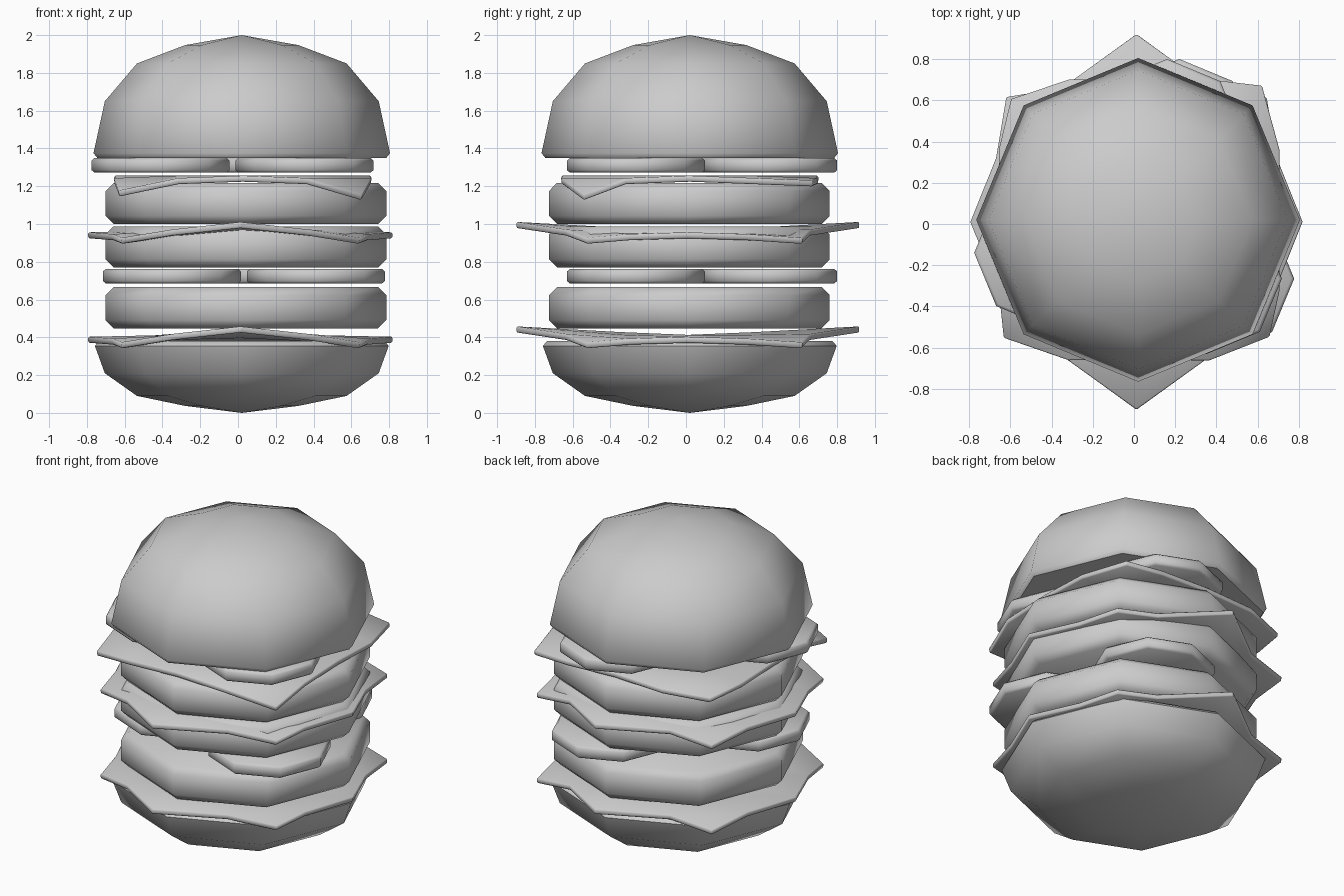
import bpy, bmesh, math

if "Cube" in bpy.data.objects:
    bpy.data.objects.remove(bpy.data.objects["Cube"])


def finish(name, bm, angle=50):
    bmesh.ops.recalc_face_normals(bm, faces=bm.faces)
    me = bpy.data.meshes.new(name)
    bm.to_mesh(me)
    bm.free()
    ob = bpy.data.objects.new(name, me)
    bpy.context.collection.objects.link(ob)
    bpy.ops.object.select_all(action='DESELECT')
    bpy.context.view_layer.objects.active = ob
    ob.select_set(True)
    bpy.ops.object.shade_smooth_by_angle(angle=math.radians(angle))
    return ob


def turned(name, profile, cx, cy, n=8):
    """Revolve a (radius, z) profile into an n-sided solid."""
    bm = bmesh.new()
    rings = []
    for r, z in profile:
        if r == 0:
            rings.append([bm.verts.new((cx, cy, z))] * n)
        else:
            rings.append([bm.verts.new((cx + r * math.cos(math.tau * k / n),
                                        cy + r * math.sin(math.tau * k / n), z))
                          for k in range(n)])
    for a, b in zip(rings, rings[1:]):
        for k in range(n):
            m = (k + 1) % n
            bm.faces.new(list(dict.fromkeys((a[k], a[m], b[m], b[k]))))
    for (r, _), ring in ((profile[0], rings[0]), (profile[-1], rings[-1])):
        if r > 0:
            bm.faces.new(ring)
    return finish(name, bm)


def sheet(name, place, thickness=0.032):
    """Thin 5x5-point sheet; place(i, j) gives each point for i, j in -2..2."""
    bm = bmesh.new()
    v = {(i, j): bm.verts.new(place(i, j)) for i in range(-2, 3) for j in range(-2, 3)}
    for i in range(-2, 2):
        for j in range(-2, 2):
            bm.faces.new((v[i, j], v[i + 1, j], v[i + 1, j + 1], v[i, j + 1]))
    ob = finish(name, bm, 30)
    mod = ob.modifiers.new("thickness", 'SOLIDIFY')
    mod.thickness = thickness
    mod.offset = 0
    bev = ob.modifiers.new("soft_edge", 'BEVEL')
    bev.width = 0.006
    bev.limit_method = 'ANGLE'
    bev.angle_limit = math.radians(60)
    return ob


# Buns
turned("bottom_bun", [(0, 0), (0.30, 0.037), (0.555, 0.09), (0.725, 0.21),
                      (0.778, 0.355), (0.755, 0.38)], 0.02, 0.02)
turned("top_bun", [(0.765, 1.35), (0.785, 1.375), (0.725, 1.65), (0.555, 1.85),
                   (0.30, 1.947), (0, 2.0)], 0.02, 0.02)

# Patties
for k, z in enumerate((0.448, 0.77, 1.0)):
    turned(f"patty_{k + 1}", [(0.70, z), (0.743, z + 0.043), (0.743, z + 0.175),
                              (0.70, z + 0.218)], 0.042, 0.018)

# Tomato slices, three per layer
for layer, z, dx in (("lower", 0.685, 0.06), ("upper", 1.272, 0.0)):
    for k, (x, y) in enumerate(((-0.41, -0.14), (0.352, -0.265), (0.16, 0.435))):
        turned(f"{layer}_tomato_{k + 1}",
               [(0.35, z), (0.365, z + 0.013), (0.365, z + 0.064), (0.35, z + 0.077)],
               x + dx, y)


# Lettuce leaves: eight-pointed, rising front and back, drooping at the corners
def lettuce(z0):
    def place(i, j):
        si, sj = (i > 0) - (i < 0), (j > 0) - (j < 0)
        shape = {(2, 2): (0.63, 0.57, -0.04), (2, 1): (0.68, 0.31, -0.02),
                 (2, 0): (0.805, 0, -0.01), (1, 2): (0.36, 0.65, 0.005),
                 (0, 2): (0, 0.91, 0.045), (0, 1): (0, 0.36, 0.015)}
        x, y, z = shape.get((abs(i), abs(j)), (0.34 * abs(i), 0.34 * abs(j), 0.0))
        dy = 0.045 if abs(i) == abs(j) == 2 else 0.01
        return si * x + 0.012, sj * y + dy, z0 + z
    return place


sheet("lower_lettuce", lettuce(0.397))
sheet("middle_lettuce", lettuce(0.95))


# Cheese slice with drooping corners
def cheese(i, j):
    corners = {(-2, -2): (-0.63, -0.55, 1.16), (2, -2): (0.655, -0.545, 1.14),
               (2, 2): (0.62, 0.67, 1.215), (-2, 2): (-0.595, 0.605, 1.205)}
    if (i, j) in corners:
        return corners[i, j]
    z = 1.227 if abs(i) + abs(j) == 3 else 1.24
    return 0.34 * i + 0.025, 0.34 * j + 0.02, z


sheet("cheese", cheese)
